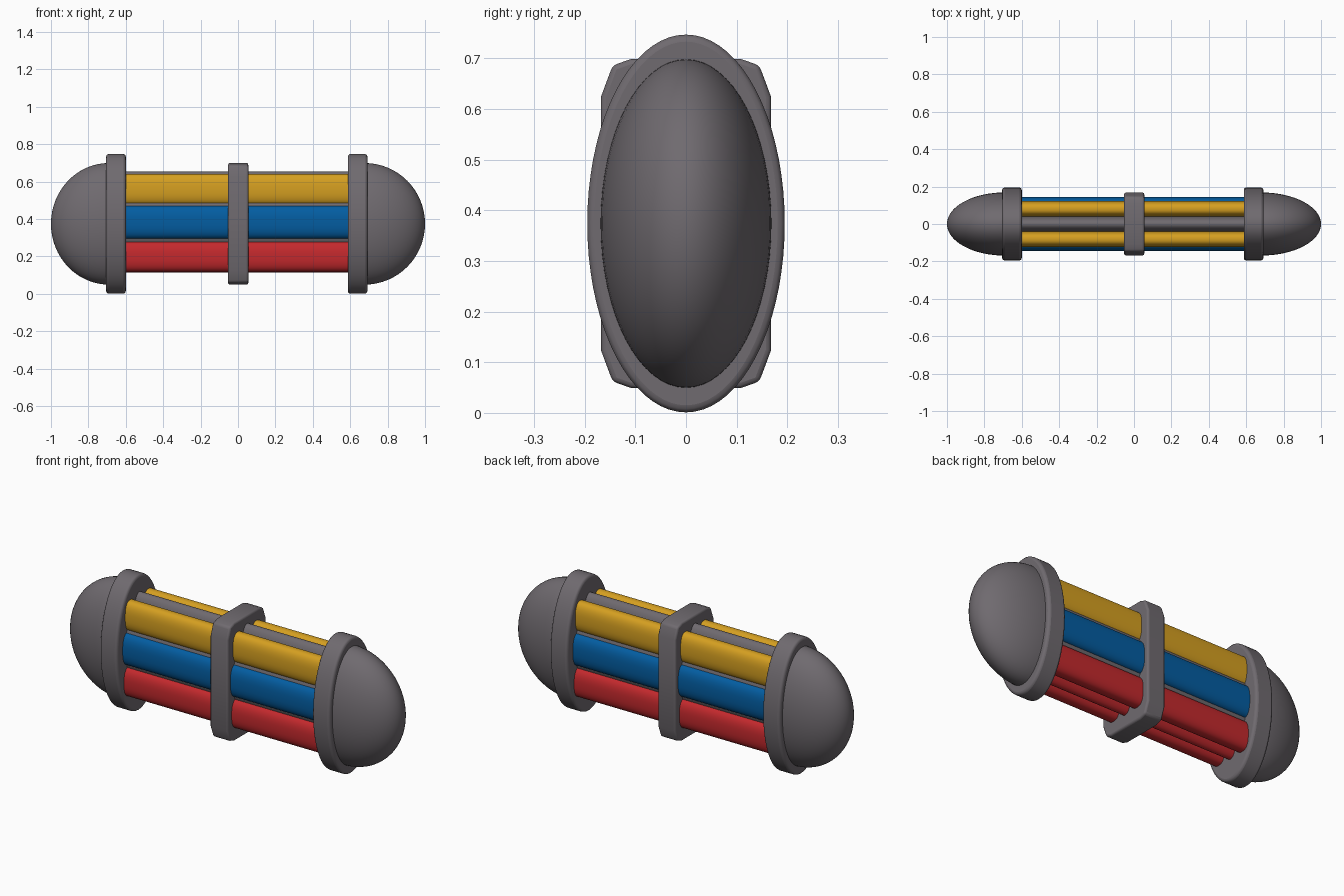
import bpy, bmesh, math

if "Cube" in bpy.data.objects:
    bpy.data.objects.remove(bpy.data.objects["Cube"])

CZ = 0.374  # height of the long axis


def material(name, rgb):
    m = bpy.data.materials.new(name)
    m.diffuse_color = (*rgb, 1)
    m.use_nodes = True
    m.node_tree.nodes["Principled BSDF"].inputs["Base Color"].default_value = m.diffuse_color
    return m


GREY = material("warm grey", (0.16, 0.145, 0.16))
YELLOW = material("yellow", (0.67, 0.35, 0.015))
BLUE = material("blue", (0.001, 0.11, 0.36))
RED = material("red", (0.55, 0.022, 0.026))


def ellipse(ry, rz, n, power=2.0):
    """Ellipse outline; a power above 2 flattens the sides."""
    pts = []
    for i in range(n):
        c, s = math.cos(2 * math.pi * i / n), math.sin(2 * math.pi * i / n)
        pts.append((ry * math.copysign(abs(c) ** (2 / power), c),
                    rz * math.copysign(abs(s) ** (2 / power), s)))
    return pts


def prism(name, outline, x0, x1, mat, y=0, z=CZ, bevel=0, smooth=35):
    """Extrude a y-z outline along x from x0 to x1."""
    bm = bmesh.new()
    face = bm.faces.new([bm.verts.new((x0, y + a, z + b)) for a, b in outline])
    out = bmesh.ops.extrude_face_region(bm, geom=[face])
    bmesh.ops.translate(bm, vec=(x1 - x0, 0, 0),
                        verts=[v for v in out["geom"] if isinstance(v, bmesh.types.BMVert)])
    bmesh.ops.recalc_face_normals(bm, faces=bm.faces)
    return finish(name, bm, mat, bevel, smooth)


def finish(name, bm, mat, bevel=0, smooth=35):
    me = bpy.data.meshes.new(name)
    bm.to_mesh(me)
    bm.free()
    ob = bpy.data.objects.new(name, me)
    bpy.context.collection.objects.link(ob)
    me.materials.append(mat)
    if bevel:
        mod = ob.modifiers.new("soft edge", "BEVEL")
        mod.width = bevel
        mod.segments = 3
        mod.limit_method = "ANGLE"
        mod.angle_limit = math.radians(40)
    bpy.ops.object.select_all(action="DESELECT")
    ob.select_set(True)
    bpy.context.view_layer.objects.active = ob
    bpy.ops.object.shade_smooth_by_angle(angle=math.radians(smooth))
    return ob


def dome(name, x, sign, length):
    """Half ellipsoid bulging outwards along x."""
    bm = bmesh.new()
    n, rings = 64, 16
    loops = []
    for r in range(rings):
        t = r / rings * math.pi / 2
        loops.append([bm.verts.new((x + sign * length * math.sin(t), a * math.cos(t),
                                    CZ + b * math.cos(t)))
                      for a, b in ellipse(0.169, 0.325, n)])
    tip = bm.verts.new((x + sign * length, 0, CZ))
    for lo, hi in zip(loops, loops[1:]):
        for i in range(n):
            j = (i + 1) % n
            bm.faces.new((lo[i], lo[j], hi[j], hi[i]))
    for i in range(n):
        bm.faces.new((loops[-1][i], loops[-1][(i + 1) % n], tip))
    bm.faces.new(loops[0][::-1])
    bmesh.ops.recalc_face_normals(bm, faces=bm.faces)
    finish(name, bm, GREY)


# End caps: dome plus raised rim
for side, sign, inner, outer in (("left", -1, -0.60, -0.705), ("right", 1, 0.587, 0.692)):
    base = abs(outer) - 0.015
    dome(side + "_dome", sign * base, sign, 1.0 - base)
    prism(side + "_rim", ellipse(0.195, 0.373, 72), inner, outer, GREY, bevel=0.014)

# Middle clamp with chamfered corners
corner = [(0.168, 0.25), (0.145, 0.312), (0.108, 0.325)]
band = (corner + [(-a, b) for a, b in corner[::-1]]
        + [(-a, -b) for a, b in corner] + [(a, -b) for a, b in corner[::-1]])
prism("middle_band", band, -0.053, 0.055, GREY, bevel=0.01, smooth=25)

# Inner core, showing in the grooves, and the ring of tubes around it
prism("core", ellipse(0.124, 0.2, 48), -0.62, 0.61, GREY, z=0.385)
prism("top_tube", ellipse(0.043, 0.088, 32), -0.62, 0.61, GREY, z=0.567)
prism("bottom_red_tube", ellipse(0.042, 0.085, 32), -0.62, 0.61, RED, z=0.2)
for side, s in (("front", -1), ("back", 1)):
    for name, mat, y, z, ry, rz in (("yellow", YELLOW, 0.081, 0.558, 0.042, 0.083),
                                    ("blue", BLUE, 0.098, 0.383, 0.047, 0.089),
                                    ("red", RED, 0.087, 0.199, 0.047, 0.081)):
        prism(f"{side}_{name}_tube", ellipse(ry, rz, 40, 2.5), -0.62, 0.61, mat, y=s * y, z=z)
